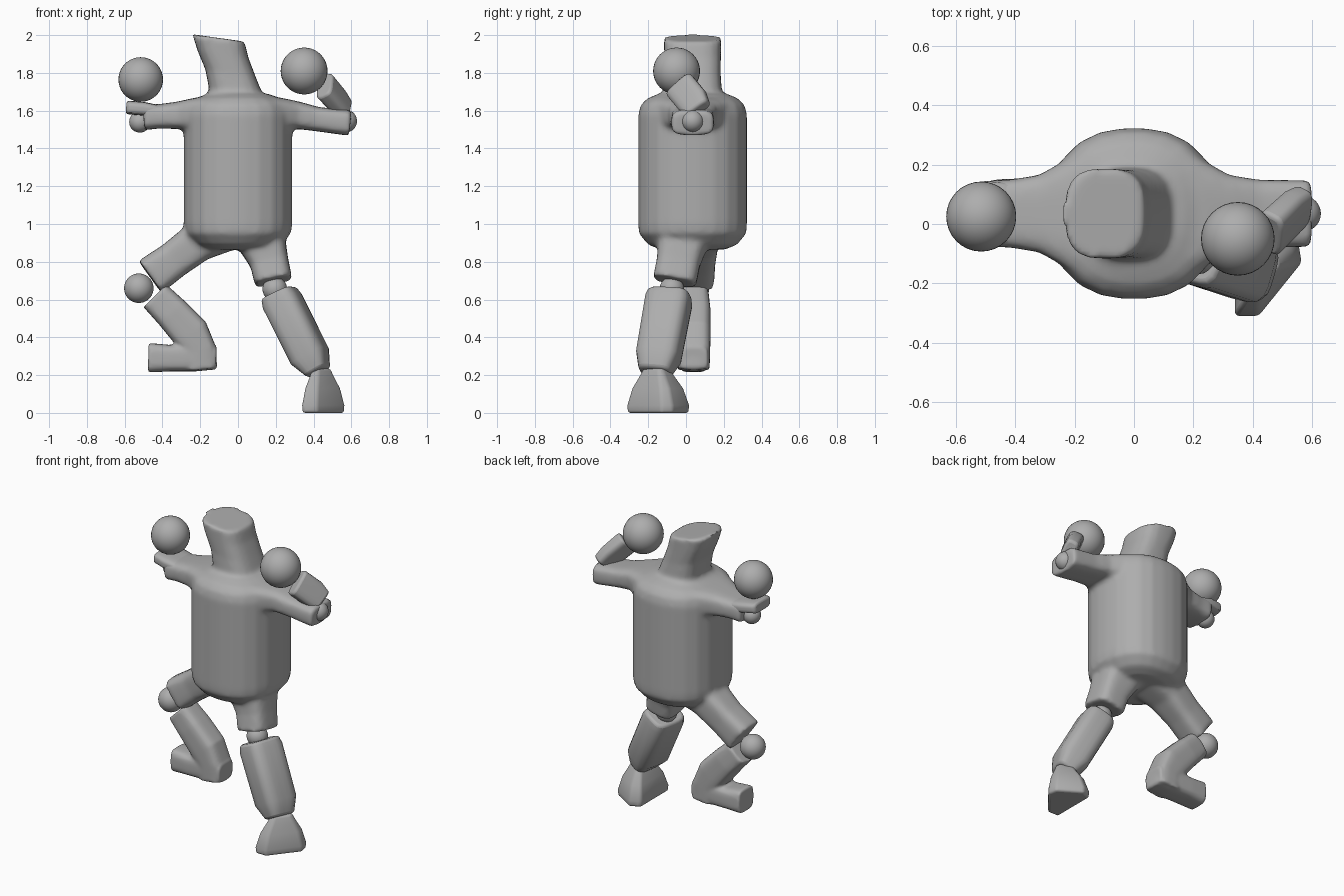
import bpy, bmesh, math
from mathutils import Vector

cube = bpy.data.objects.get("Cube")
if cube:
    bpy.data.objects.remove(cube, do_unlink=True)

clay = bpy.data.materials.new("clay_grey")
clay.use_nodes = True
clay.diffuse_color = (0.42, 0.42, 0.42, 1)
bsdf = next(n for n in clay.node_tree.nodes if n.type == 'BSDF_PRINCIPLED')
bsdf.inputs["Base Color"].default_value = clay.diffuse_color


def add_object(name, bm):
    bmesh.ops.recalc_face_normals(bm, faces=bm.faces)
    mesh = bpy.data.meshes.new(name)
    bm.to_mesh(mesh)
    bm.free()
    mesh.materials.append(clay)
    obj = bpy.data.objects.new(name, mesh)
    bpy.context.collection.objects.link(obj)
    return obj


def select(obj):
    bpy.ops.object.select_all(action='DESELECT')
    obj.select_set(True)
    bpy.context.view_layer.objects.active = obj


def smooth(obj, angle=40):
    select(obj)
    bpy.ops.object.shade_smooth_by_angle(angle=math.radians(angle))


def loft(name, sections, wide=(0, 1, 0), axis=None, power=4, sides=24, bevel=0.015):
    """Skin rounded-box sections (centre, half thickness, half width) along a path."""
    bm = bmesh.new()
    rings = []
    points = [Vector(s[0]) for s in sections]
    for i, (centre, thick, width) in enumerate(sections):
        t = Vector(axis) if axis else points[min(i + 1, len(points) - 1)] - points[max(i - 1, 0)]
        t.normalize()
        v = Vector(wide)
        v = (v - t * v.dot(t)).normalized()
        u = v.cross(t)
        ring = []
        for k in range(sides):
            a = 2 * math.pi * (k + 0.5) / sides
            c, s = math.cos(a), math.sin(a)
            r = (abs(c) ** power + abs(s) ** power) ** (-1 / power)
            ring.append(bm.verts.new(points[i] + u * (c * r * thick) + v * (s * r * width)))
        rings.append(ring)
    for a, b in zip(rings, rings[1:]):
        for k in range(sides):
            n = (k + 1) % sides
            bm.faces.new((a[k], a[n], b[n], b[k]))
    bm.faces.new(rings[0])
    bm.faces.new(rings[-1])
    obj = add_object(name, bm)
    if bevel:
        mod = obj.modifiers.new("rounded_ends", 'BEVEL')
        mod.width, mod.segments = bevel, 3
        mod.limit_method, mod.angle_limit = 'ANGLE', math.radians(50)
    smooth(obj)
    return obj


def ball(name, centre, radius):
    bm = bmesh.new()
    bmesh.ops.create_uvsphere(bm, u_segments=32, v_segments=20, radius=radius)
    bmesh.ops.translate(bm, verts=bm.verts, vec=centre)
    smooth(add_object(name, bm))


# Body core: torso, head, upper arms and thighs fused into one skin
mid = 0.035
up = (0, 0, 1)
core = [
    loft("body", [((0, mid, 0.865), 0.16, 0.17), ((0, mid, 0.89), 0.225, 0.235),
                  ((0, mid, 0.95), 0.28, 0.285), ((0, mid, 1.0), 0.288, 0.288),
                  ((0, mid, 1.58), 0.288, 0.288), ((0, mid, 1.63), 0.275, 0.275),
                  ((0, mid, 1.665), 0.225, 0.24), ((0, mid, 1.69), 0.16, 0.18)],
         axis=up, power=2.35, bevel=0),
    loft("head", [((0.01, mid, 1.63), 0.17, 0.18), ((-0.01, mid, 1.7), 0.145, 0.155),
                  ((-0.04, mid, 1.8), 0.134, 0.148), ((-0.08, mid, 1.9), 0.136, 0.15),
                  ((-0.103, mid, 1.985), 0.139, 0.152)],
         axis=(0.14, 0, 1), power=3, bevel=0),
    loft("thigh_left", [((0.09, 0, 0.99), 0.16, 0.15), ((0.13, -0.02, 0.9), 0.125, 0.13),
                        ((0.165, -0.04, 0.8), 0.102, 0.115), ((0.188, -0.06, 0.695), 0.1, 0.115)],
         bevel=0),
    loft("thigh_right", [((-0.1, 0.05, 0.98), 0.14, 0.14), ((-0.22, 0.055, 0.9), 0.105, 0.115),
                         ((-0.34, 0.055, 0.81), 0.098, 0.1), ((-0.465, 0.05, 0.72), 0.105, 0.1)],
         bevel=0),
]
for side, drop, tip in (("left", 0.04, 0.595), ("right", 0.01, 0.5)):
    sign = 1 if side == "left" else -1
    core.append(loft("upper_arm_" + side, [
        ((sign * 0.14, mid, 1.585), 0.095, 0.245), ((sign * 0.24, mid, 1.58), 0.085, 0.175),
        ((sign * 0.32, mid, 1.575), 0.072, 0.13), ((sign * 0.42, mid, 1.575 - drop / 2), 0.064, 0.114),
        ((sign * tip, mid, 1.575 - drop), 0.068, 0.112)], bevel=0))

body = core[0]
select(body)
for part in core[1:]:
    part.select_set(True)
bpy.ops.object.join()
fuse = body.modifiers.new("fuse", 'REMESH')
fuse.mode, fuse.voxel_size, fuse.use_smooth_shade = 'VOXEL', 0.014, True
soften = body.modifiers.new("soften", 'SMOOTH')
soften.factor, soften.iterations = 0.5, 7

# Ball joints and round hands
ball("elbow_left", (0.57, 0.035, 1.545), 0.06)
ball("elbow_right", (-0.52, 0.05, 1.54), 0.056)
ball("hand_left", (0.35, -0.05, 1.81), 0.124)
ball("hand_right", (-0.515, 0.025, 1.765), 0.118)
ball("knee_left", (0.195, -0.075, 0.655), 0.065)
ball("knee_right", (-0.525, 0.045, 0.66), 0.078)

# Forearms
loft("forearm_left", [((0.57, 0.065, 1.6), 0.04, 0.07), ((0.53, 0.035, 1.65), 0.045, 0.085),
                      ((0.455, -0.035, 1.735), 0.05, 0.085)], wide=(0.5, 1, 0))
loft("forearm_right", [((-0.4, mid, 1.59), 0.035, 0.1), ((-0.5, mid, 1.61), 0.036, 0.11),
                       ((-0.592, mid, 1.618), 0.036, 0.085)])

# Straight left shin with its flared foot
loft("shin_left", [((0.215, -0.085, 0.635), 0.088, 0.11), ((0.235, -0.092, 0.59), 0.1, 0.12),
                   ((0.38, -0.145, 0.3), 0.1, 0.115), ((0.425, -0.165, 0.215), 0.058, 0.085)],
     wide=(0.25, 1, 0))

# Foot plan is a rounded triangle that widens toward the sole
bm = bmesh.new()
plan = [(0.34, -0.31), (0.42, -0.31), (0.565, -0.13), (0.555, -0.07), (0.41, 0.02), (0.34, -0.01)]
centre = Vector((0.435, -0.16, 0))
rings = []
for z, scale in ((0.0, 0.98), (0.04, 1.0), (0.13, 0.82), (0.19, 0.58), (0.235, 0.42)):
    rings.append([bm.verts.new(centre.lerp(Vector((x, y, 0)), scale) + Vector((0, 0, z)))
                  for x, y in plan])
for a, b in zip(rings, rings[1:]):
    for k in range(len(plan)):
        n = (k + 1) % len(plan)
        bm.faces.new((a[k], a[n], b[n], b[k]))
bm.faces.new(rings[0])
bm.faces.new(rings[-1])
foot = add_object("foot_left", bm)
bev = foot.modifiers.new("rounded", 'BEVEL')
bev.width, bev.segments = 0.02, 3
smooth(foot, 60)

# Bent right shin and foot, raised off the ground
lower = loft("shin_right", [((-0.44, 0.04, 0.62), 0.085, 0.08), ((-0.35, 0.04, 0.53), 0.092, 0.09),
                            ((-0.25, 0.04, 0.42), 0.1, 0.09), ((-0.2, 0.04, 0.33), 0.085, 0.088),
                            ((-0.195, 0.04, 0.23), 0.085, 0.085)], bevel=0)
toe = loft("foot_right", [((-0.115, 0.04, 0.29), 0.06, 0.075), ((-0.22, 0.04, 0.295), 0.075, 0.085),
                          ((-0.36, 0.04, 0.29), 0.07, 0.085), ((-0.475, 0.04, 0.292), 0.078, 0.08)],
           bevel=0)
select(lower)
toe.select_set(True)
bpy.ops.object.join()
fuse = lower.modifiers.new("fuse", 'REMESH')
fuse.mode, fuse.voxel_size, fuse.use_smooth_shade = 'VOXEL', 0.01, True
soften = lower.modifiers.new("soften", 'SMOOTH')
soften.factor, soften.iterations = 0.5, 5
